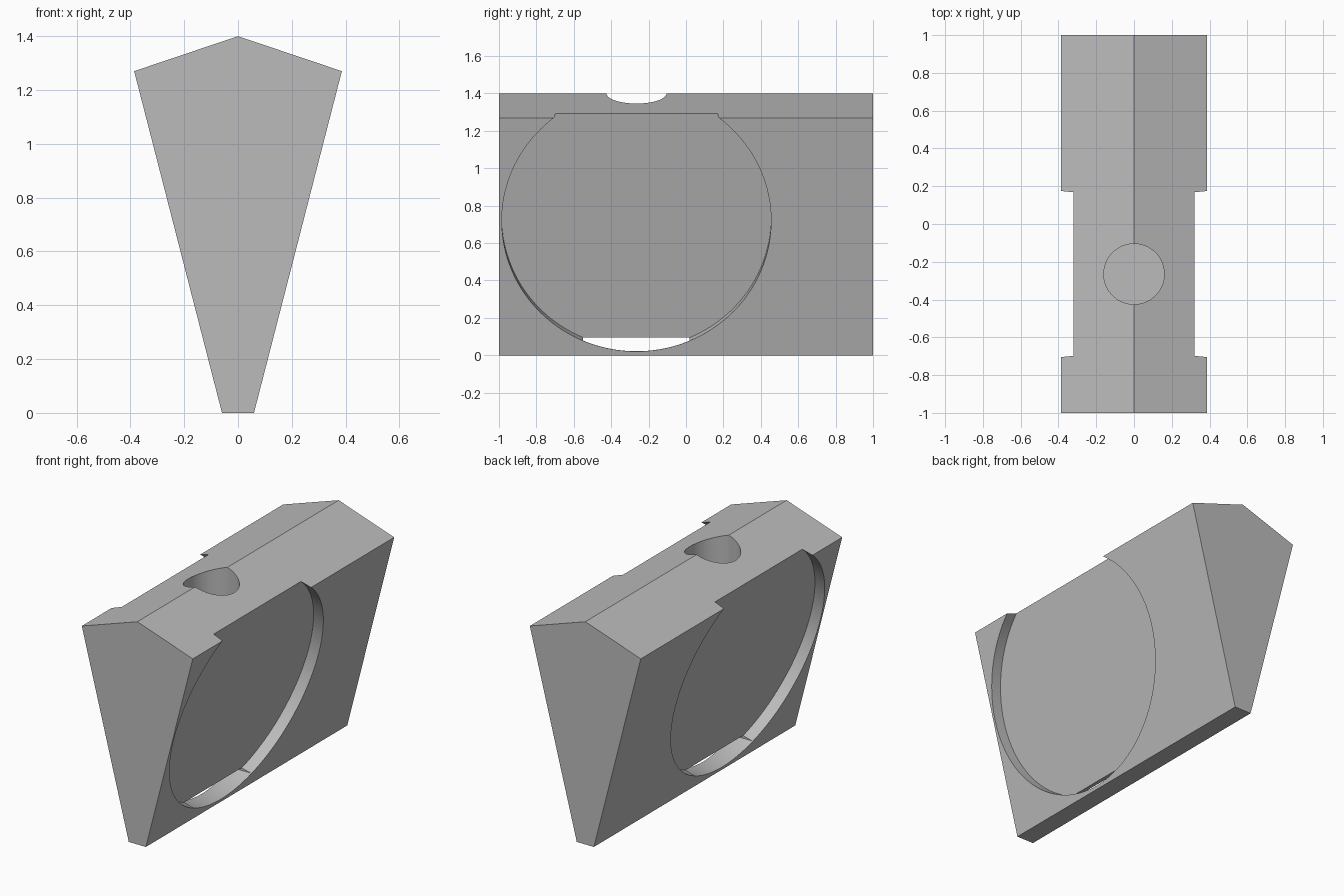
import bpy, bmesh, math
from mathutils import Vector

cube = bpy.data.objects.get("Cube")
if cube:
    bpy.data.objects.remove(cube, do_unlink=True)

grey = bpy.data.materials.new("mid_grey")
grey.use_nodes = True
colour = (0.5, 0.5, 0.5, 1)
grey.diffuse_color = colour
grey.node_tree.nodes["Principled BSDF"].inputs["Base Color"].default_value = colour

BASE, HALF, SHOULDER, RIDGE = 0.0595, 0.386, 1.27, 1.4
CY, CZ, R, DEPTH = -0.265, 0.718, 0.72, 0.07
SLOT_TOP, SLOT_HALF = 0.096, 0.285


def prism(name, points, axis, half):
    """Extrude a closed outline symmetrically along the axis."""
    bm = bmesh.new()
    face = bm.faces.new([bm.verts.new(Vector(p) - axis * half) for p in points])
    new = bmesh.ops.extrude_face_region(bm, geom=[face])["geom"]
    bmesh.ops.translate(bm, vec=axis * half * 2,
                        verts=[v for v in new if isinstance(v, bmesh.types.BMVert)])
    bmesh.ops.recalc_face_normals(bm, faces=bm.faces)
    mesh = bpy.data.meshes.new(name)
    bm.to_mesh(mesh)
    bm.free()
    obj = bpy.data.objects.new(name, mesh)
    bpy.context.collection.objects.link(obj)
    mesh.materials.append(grey)
    return obj


def cylinder(name, radius, length, centre, axis):
    bpy.ops.mesh.primitive_cylinder_add(
        vertices=128, radius=radius, depth=length, location=centre,
        rotation=axis.to_track_quat('Z', 'Y').to_euler())
    obj = bpy.context.object
    obj.name = name
    obj.data.materials.append(grey)
    return obj


# Tapered body with a gabled top
body = prism("wedge_body", [(-BASE, 0, 0), (BASE, 0, 0), (HALF, 0, SHOULDER),
                            (0, 0, RIDGE), (-HALF, 0, SHOULDER)], Vector((0, 1, 0)), 1)
cutters = []

# Round recess sunk square into each sloping side
slope = (HALF - BASE) / SHOULDER
length = 0.6
for side, label in ((1, "left"), (-1, "right")):
    normal = Vector((side, 0, -slope)).normalized()
    rim = Vector((side * (BASE + slope * CZ), CY, CZ))
    cutters.append(cylinder(label + "_recess_cutter", R, length,
                            rim + normal * (length / 2 - DEPTH), normal))

# Slot joining both recesses at the bottom
rise = R / math.sqrt(1 + slope * slope)
sweep = math.asin(SLOT_HALF / R)
outline = [(0, CY + SLOT_HALF, SLOT_TOP), (0, CY - SLOT_HALF, SLOT_TOP)]
steps = 24
for i in range(steps + 1):
    a = sweep * (2 * i / steps - 1)
    outline.append((0, CY + R * math.sin(a), CZ - rise * math.cos(a) + 0.001))
cutters.append(prism("slot_cutter", outline, Vector((1, 0, 0)), 0.1))

# Blind hole down through the ridge
cutters.append(cylinder("top_hole_cutter", 0.16, 0.7, Vector((0, CY, 1.25)),
                        Vector((0, 0, 1))))

for cutter in cutters:
    mod = body.modifiers.new(cutter.name, 'BOOLEAN')
    mod.operation = 'DIFFERENCE'
    mod.solver = 'EXACT'
    mod.object = cutter
    bpy.ops.object.select_all(action='DESELECT')
    body.select_set(True)
    bpy.context.view_layer.objects.active = body
    bpy.ops.object.modifier_apply(modifier=mod.name)
    bpy.data.objects.remove(cutter, do_unlink=True)

bpy.ops.object.shade_smooth_by_angle(angle=math.radians(25))
